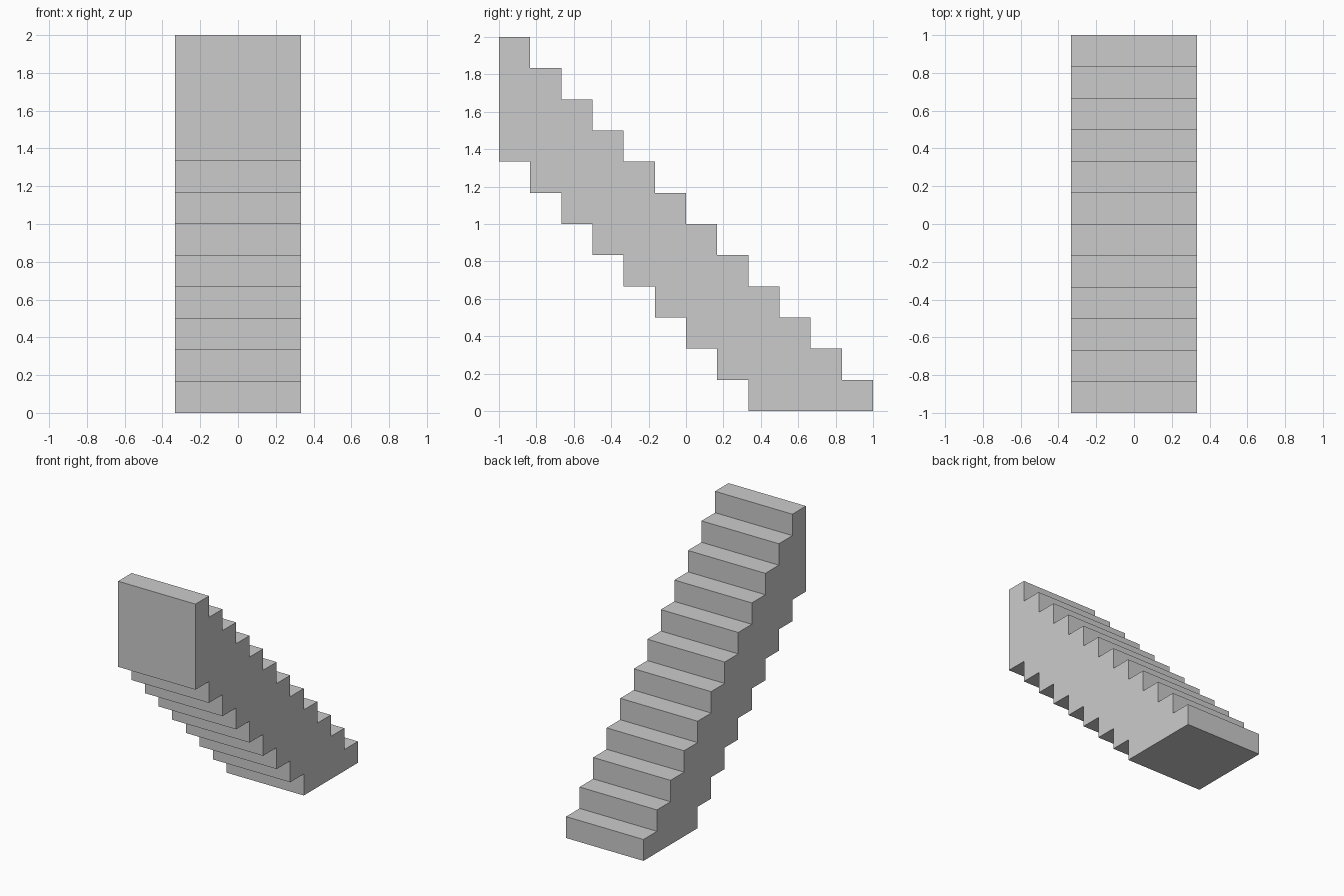
import bpy
import bmesh

if "Cube" in bpy.data.objects:
    bpy.data.objects.remove(bpy.data.objects["Cube"])

STEPS = 12
STEP = 2 / STEPS          # equal rise and run
HALF_WIDTH = 1 / 3
DEPTH = 4 * STEP          # vertical thickness of the flight

# Stepped side profile as (y, z): treads going down, then underside going back up
profile = []
for i in range(STEPS):
    z = 2 - i * STEP
    profile += [(-1 + i * STEP, z), (-1 + (i + 1) * STEP, z)]
profile.append((1, 0))
for i in range(STEPS - 4, -1, -1):
    y = -1 + i * STEP
    z = 2 - DEPTH - i * STEP
    if i < STEPS - 4:
        profile.append((y + STEP, z))
    profile.append((y, z))

# Extrude the profile across the width
bm = bmesh.new()
side = bm.faces.new([bm.verts.new((-HALF_WIDTH, y, z)) for y, z in profile])
extruded = bmesh.ops.extrude_face_region(bm, geom=[side], use_keep_orig=True)
verts = [g for g in extruded["geom"] if isinstance(g, bmesh.types.BMVert)]
bmesh.ops.translate(bm, verts=verts, vec=(2 * HALF_WIDTH, 0, 0))
bmesh.ops.recalc_face_normals(bm, faces=bm.faces)

mesh = bpy.data.meshes.new("staircase")
bm.to_mesh(mesh)
bm.free()
staircase = bpy.data.objects.new("staircase", mesh)
bpy.context.collection.objects.link(staircase)
